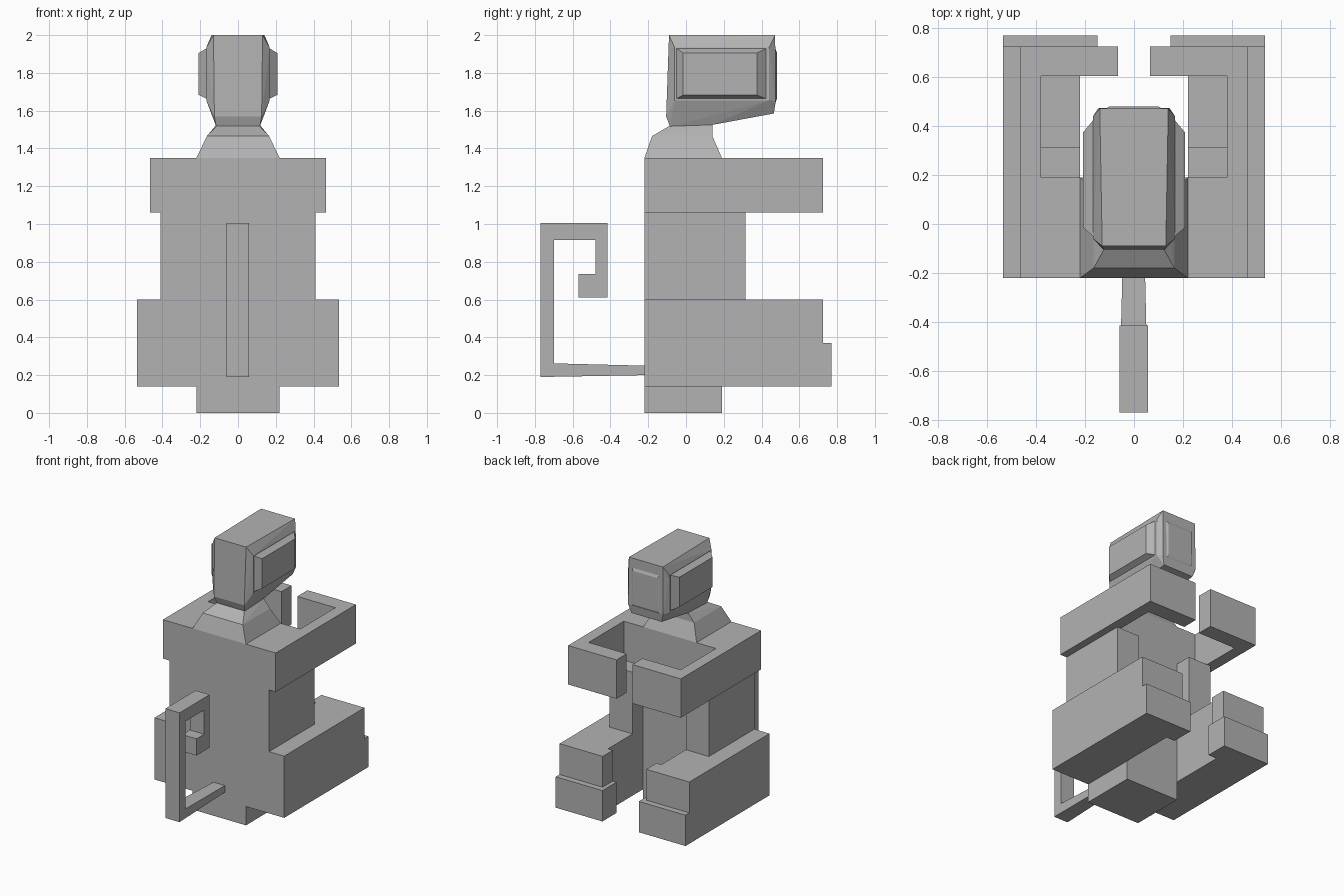
import bpy
import bmesh
from mathutils import Vector

cube = bpy.data.objects.get("Cube")
if cube:
    bpy.data.objects.remove(cube, do_unlink=True)

grey = bpy.data.materials.new("plain grey")
grey.use_nodes = True
GREY = (0.45, 0.45, 0.45, 1)
grey.diffuse_color = GREY
grey.node_tree.nodes["Principled BSDF"].inputs["Base Color"].default_value = GREY


def finish(name, bm, mirror=False):
    """Turn a bmesh into a flat shaded object, optionally mirrored across x."""
    bmesh.ops.recalc_face_normals(bm, faces=bm.faces)
    mesh = bpy.data.meshes.new(name)
    bm.to_mesh(mesh)
    bm.free()
    mesh.materials.append(grey)
    obj = bpy.data.objects.new(name, mesh)
    bpy.context.collection.objects.link(obj)
    if mirror:
        mod = obj.modifiers.new("mirror", "MIRROR")
        mod.use_mirror_merge = False
    return obj


def prism(name, outline, start, push, mirror=False, taper=None):
    """Extrude a closed outline of 3D points along a vector."""
    bm = bmesh.new()
    face = bm.faces.new([bm.verts.new(Vector(p) + Vector(start)) for p in outline])
    ext = bmesh.ops.extrude_face_region(bm, geom=[face])
    top = [v for v in ext["geom"] if isinstance(v, bmesh.types.BMVert)]
    bmesh.ops.translate(bm, verts=top, vec=push)
    if taper:
        for v in bm.verts:
            taper(v)
    return finish(name, bm, mirror)


def slab(name, outline, low, high, mirror=False):
    """Plan outline raised between two heights."""
    return prism(name, [(x, y, 0) for x, y in outline], (0, 0, low),
                 (0, 0, high - low), mirror)


def rect(x0, x1, y0, y1):
    return [(x0, y0), (x1, y0), (x1, y1), (x0, y1)]


def hull(name, points, both=True, mirror=False):
    """Convex solid around points; both adds their reflection across x."""
    bm = bmesh.new()
    for x, y, z in points:
        bm.verts.new((x, y, z))
        if both:
            bm.verts.new((-x, y, z))
    bmesh.ops.convex_hull(bm, input=bm.verts)
    bmesh.ops.dissolve_limit(bm, angle_limit=0.02, verts=bm.verts, edges=bm.edges)
    return finish(name, bm, mirror)


BACK, CHEST, TOE = -0.22, 0.19, 0.725

# Torso core and side pillars
slab("torso", rect(-0.22, 0.22, BACK, CHEST), 0, 1.35)
slab("waist_side", rect(0.22, 0.41, BACK, 0.315), 0.6, 1.06, True)


# Legs: outline with an inward turned foot
def leg(inner, toe):
    return [(0.22, BACK), (0.535, BACK), (0.535, toe), (inner, toe),
            (inner, 0.605), (0.22, 0.605)]


slab("leg_lower", leg(0.15, 0.77), 0.14, 0.37, True)
slab("leg_upper", leg(0.18, TOE), 0.37, 0.6, True)

# Shoulders, arms and inward hands
slab("arm", [(0.22, BACK), (0.465, BACK), (0.465, TOE), (0.065, TOE),
             (0.065, 0.605), (0.38, 0.605), (0.38, CHEST), (0.22, CHEST)],
     1.06, 1.35, True)


# Hooked tail, narrowing where it meets the body
def narrow(v):
    if v.co.y > BACK - 0.01:
        v.co.x *= 0.8


tail = [(BACK, 0.2), (-0.77, 0.19), (-0.77, 1.005), (-0.415, 1.005),
        (-0.415, 0.61), (-0.57, 0.61), (-0.57, 0.735), (-0.48, 0.735),
        (-0.48, 0.915), (-0.7, 0.915), (-0.7, 0.262), (BACK, 0.25)]
prism("tail", [(0, y, z) for y, z in tail], (-0.06, 0, 0), (0.117, 0, 0),
      taper=narrow)

# Neck: two stacked tapers
base = [(0.22, BACK, 1.35), (0.22, CHEST, 1.35)]
middle = [(0.165, -0.18, 1.465), (0.165, 0.14, 1.465)]
top = [(0.115, -0.09, 1.518), (0.115, 0.14, 1.525)]
hull("neck_base", base + middle)
hull("neck_top", middle + top)

# Head with sloping chin
head = [(0.115, -0.085, 1.515), (0.115, 0.14, 1.525), (0.125, 0.465, 1.585),
        (0.125, -0.105, 1.57), (0.13, -0.09, 2.0), (0.14, 0.472, 2.0),
        (0.145, 0.475, 1.65)]
for z in (1.655, 1.935):
    head += [(0.168, -0.06, z), (0.168, 0.44, z)]
hull("head", head)

# Raised side panels of the head
panel = []
for x, y0, y1, z0, z1 in ((0.15, -0.065, 0.445, 1.655, 1.94),
                          (0.208, -0.015, 0.375, 1.683, 1.905)):
    panel += [(x, y, z) for y in (y0, y1) for z in (z0, z1)]
hull("head_side", panel, both=False, mirror=True)

# Thin bevelled face plate
plate = [(x, y, z) for x, y, zs in ((0.115, 0.472, (1.64, 1.93)),
                                    (0.1, 0.481, (1.66, 1.91))) for z in zs]
hull("face_plate", plate)
